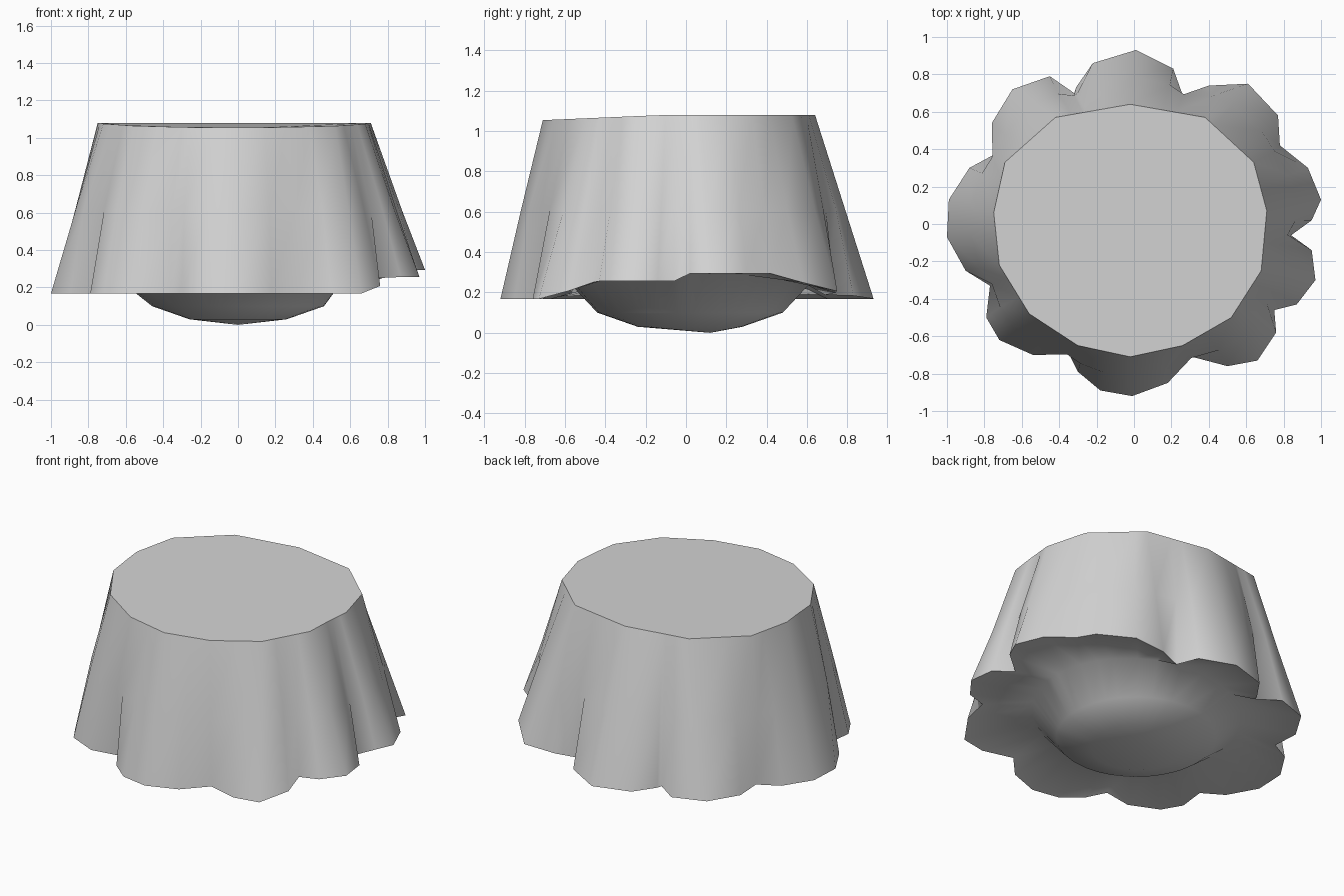
import bpy
import bmesh
from mathutils import Vector

cube = bpy.data.objects.get("Cube")
if cube:
    bpy.data.objects.remove(cube, do_unlink=True)

# Scalloped hem outline, counterclockwise from the left side (+x)
HEM = [(1, .13), (.93, .3), (.78, .42), (.77, .58), (.61, .75), (.4, .74),
       (.26, .69), (.21, .83), (.01, .93), (-.22, .86), (-.31, .73), (-.32, .7),
       (-.45, .79), (-.65, .72), (-.76, .54), (-.75, .37), (-.88, .3),
       (-.99, .13), (-1, -.07), (-.9, -.25), (-.77, -.33), (-.79, -.5),
       (-.72, -.62), (-.54, -.7), (-.36, -.67), (-.3, -.79), (-.18, -.89),
       (-.01, -.92), (.18, -.85), (.31, -.71), (.5, -.76), (.66, -.73),
       (.76, -.58), (.75, -.46), (.87, -.43), (.97, -.3), (.95, -.14),
       (.84, -.06), (.95, .02)]

# Corners of the flat top
TOP = [(.71, .07), (.64, .33), (.38, .57), (-.02, .64), (-.42, .57),
       (-.69, .33), (-.75, .06), (-.72, -.22), (-.56, -.48), (-.3, -.65),
       (-.02, -.71), (.26, -.65), (.52, -.5), (.68, -.25)]

FOLD_HEIGHT = .61


def polygon_hit(polygon, direction):
    """Point where a ray from the centre meets the polygon."""
    for i, corner in enumerate(polygon):
        a, b = Vector(corner), Vector(polygon[(i + 1) % len(polygon)])
        edge = b - a
        denominator = direction.cross(edge)
        if abs(denominator) < 1e-9:
            continue
        distance = a.cross(edge) / denominator
        along = a.cross(direction) / denominator
        if distance > 0 and -1e-6 <= along <= 1 + 1e-6:
            return direction * distance
    return direction


def hem_height(point, direction):
    """The hem lifts on the left side, a little more towards the back."""
    lift = min(1, max(0, (direction.x - .74) / .12))
    back_lift = min(1, 2 * point[0]) if min(point) > 0 else 0
    return .168 + .088 * lift + .038 * back_lift


def top_height(y):
    return min(1.08, 1.085 + .043 * y)


def add_ring(bm, points):
    return [bm.verts.new(p) for p in points]


def bridge(bm, lower, upper):
    count = len(lower)
    for i in range(count):
        j = (i + 1) % count
        bm.faces.new((lower[i], lower[j], upper[j], upper[i])).smooth = True


def mark_sharp(bm, ring):
    for i, vert in enumerate(ring):
        edge = bm.edges.get((vert, ring[(i + 1) % len(ring)]))
        edge.smooth = False


directions = [Vector(p).normalized() for p in HEM]

# Rim points follow the top polygon, with the nearest one snapped to each corner
rims = [polygon_hit(TOP, d) for d in directions]
for corner in TOP:
    c = Vector(corner)
    nearest = max(range(len(rims)), key=lambda i: directions[i].dot(c))
    rims[nearest] = c

bm = bmesh.new()

# Wall rings: hem, the level where the folds begin, and the top rim
hem_points, fold_points, rim_points = [], [], []
for outline, rim, d in zip(HEM, rims, directions):
    low, high = hem_height(outline, d), top_height(rim.y)
    t = (high - FOLD_HEIGHT) / (high - low)
    cone_base = Vector((d.x * .99, d.y * .93))
    base = cone_base.lerp(Vector(outline), .5)
    p = rim.lerp(base, t)
    hem_points.append((*outline, low))
    fold_points.append((p.x, p.y, FOLD_HEIGHT))
    rim_points.append((rim.x, rim.y, high))
hem = add_ring(bm, hem_points)
folds = add_ring(bm, fold_points)
rim_ring = add_ring(bm, rim_points)
bridge(bm, hem, folds)
bridge(bm, folds, rim_ring)

# Flat top
bm.faces.new(rim_ring)

# Underside: a recess inside the hem, then a shallow bowl
previous = hem
for radius, height, tilt in ((.6, .25, .04), (.46, .1, 0), (.26, .03, 0)):
    ring = add_ring(bm, [(d.x * radius, d.y * radius + .02, height + tilt * d.x)
                         for d in directions])
    bridge(bm, ring, previous)
    previous = ring
tip = bm.verts.new((0, .12, 0))
for i, vert in enumerate(previous):
    following = previous[(i + 1) % len(previous)]
    bm.faces.new((vert, tip, following)).smooth = True

mark_sharp(bm, hem)
mark_sharp(bm, rim_ring)
bmesh.ops.recalc_face_normals(bm, faces=bm.faces)

mesh = bpy.data.meshes.new("scalloped_body")
bm.to_mesh(mesh)
bm.free()
body = bpy.data.objects.new("scalloped_body", mesh)
bpy.context.collection.objects.link(body)

# Single plain grey
grey = bpy.data.materials.new("light_grey")
grey.use_nodes = True
colour = (.66, .66, .66, 1)
grey.diffuse_color = colour
for node in grey.node_tree.nodes:
    if node.type == 'BSDF_PRINCIPLED':
        node.inputs["Base Color"].default_value = colour
mesh.materials.append(grey)
